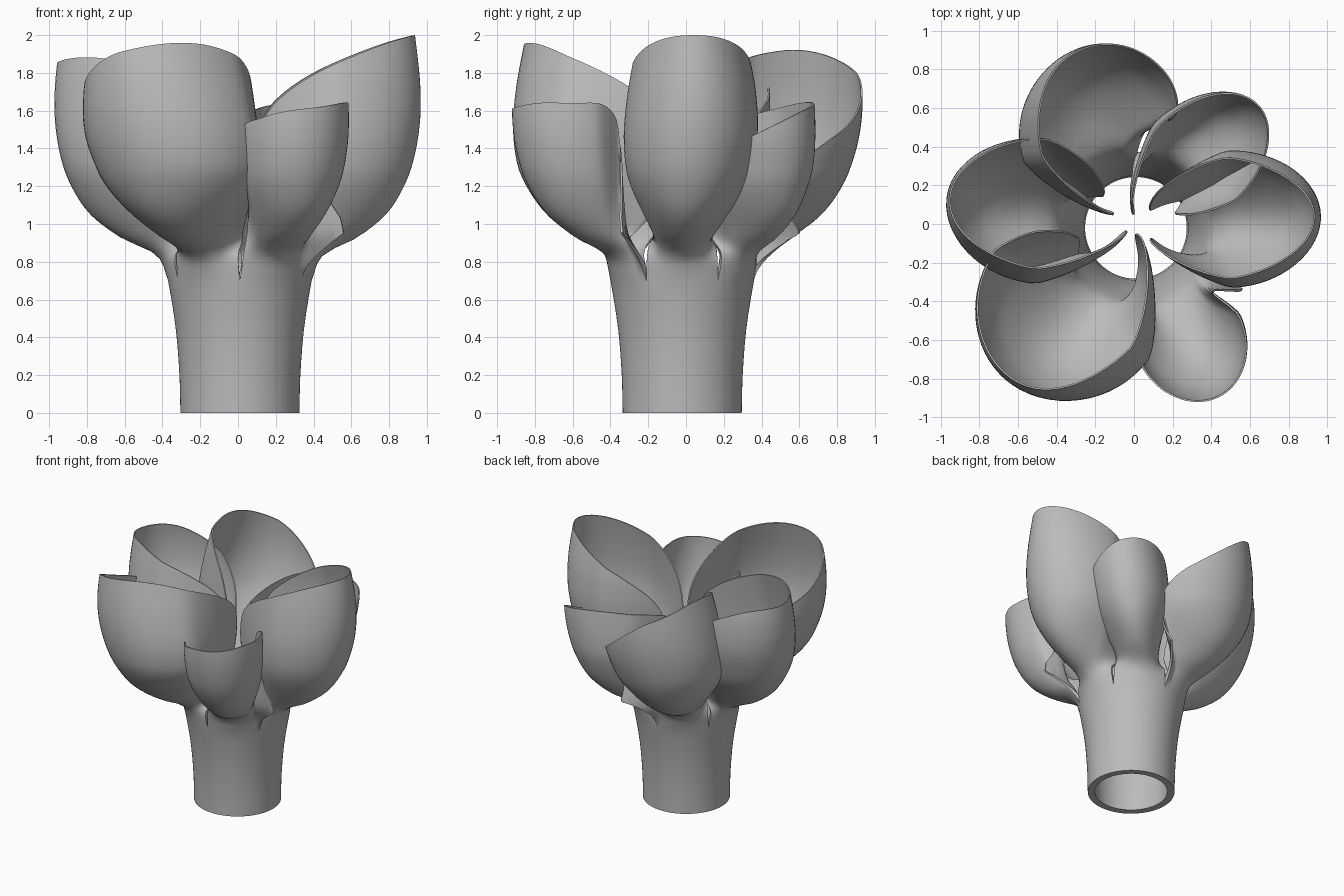
import bpy, bmesh
from math import sin, cos, radians, copysign
from mathutils import Vector

cube = bpy.data.objects.get("Cube")
if cube:
    bpy.data.objects.remove(cube)

SPLIT = 0.7          # height where the tube divides into petals
COLS, LOW, HIGH = 60, 8, 30
AXIS = Vector((0.01, -0.02, 0))


def curve(points, x):
    """Smooth interpolation through (x, y) points."""
    if x <= points[0][0]:
        return points[0][1]
    if x >= points[-1][0]:
        return points[-1][1]
    n = len(points)
    slope = lambda i: ((points[min(i + 1, n - 1)][1] - points[max(i - 1, 0)][1]) /
                       (points[min(i + 1, n - 1)][0] - points[max(i - 1, 0)][0]))
    for i in range(n - 1):
        (x0, y0), (x1, y1) = points[i], points[i + 1]
        if x <= x1:
            h = x1 - x0
            t = (x - x0) / h
            return (y0 * (1 + 2 * t) * (1 - t) ** 2 + slope(i) * h * t * (1 - t) ** 2
                    + y1 * t * t * (3 - 2 * t) + slope(i + 1) * h * t * t * (t - 1))


# Tube radius, and how far each height has swollen from tube to cup
TUBE = [(0, .315), (.2, .32), (.45, .34), (.7, .38), (.9, .42)]
DEPTH = [(.7, 0), (.84, .07), (.93, .38), (1.05, .66), (1.2, .84), (1.35, .94), (1.55, 1), (1.75, 1), (2, .95)]
WIDTH = [(.7, 0), (.86, .03), (.95, .25), (1.1, .6), (1.2, .8), (1.3, .92), (1.48, 1), (1.7, .94), (1.9, .8), (2, .7)]

# Petals: sector angle, cup angle, inner and outer reach, half width,
# wrap on each side, sideways lean, edge flare, rim heights from one edge to the other
RIM_STEPS = (-1, -.8, -.4, 0, .4, .8, 1)
PETALS = [
    (0, 2, .02, .965, .355, 164, 164, .04, 0, (1.25, 1.63, 1.92, 2.0, 1.92, 1.63, 1.25)),
    (60, 46, 0, .89, .3, 140, 174, -.1, 0, (1.1, 1.28, 1.45, 1.6, 1.64, 1.5, 1.3)),
    (120, 110, .04, .95, .445, 115, 168, -.13, -.17, (.97, 1.3, 1.55, 1.8, 1.92, 1.7, 1.25)),
    (180, 175, 0, .975, .37, 145, 174, -.13, 0, (1.1, 1.5, 1.8, 1.85, 1.87, 1.65, 1.3)),
    (240, 235, 0, 1.04, .485, 135, 176, -.13, 0, (1.1, 1.5, 1.73, 1.91, 1.94, 1.65, 1.3)),
    (300, 296, .32, .995, .29, 145, 145, 0, .17, (1.0, 1.42, 1.57, 1.62, 1.64, 1.55, 1.03)),
]


def petal_point(petal, s, z):
    sector, aim, inner, outer, half, wrap_a, wrap_b, lean, flare, rim = petal
    # Narrowing strip of the tube
    t = min(max((z - SPLIT) / .25, 0), 1)
    angle = radians(sector + s * (30 - 5 * t))
    radius = curve(TUBE, z)
    p = Vector((radius * cos(angle), radius * sin(angle), 0)) + AXIS
    if z <= SPLIT:
        return p + Vector((0, 0, z))
    # Open teardrop section of the cup
    th = radians(s * (wrap_b if s > 0 else wrap_a))
    deep = (outer + inner) / 2 + (outer - inner) / 2 * cos(th)
    wide = half * sin(th) * (1 - .4 * max(0, -cos(th))) + lean * max(0, z - 1.3)
    out = Vector((cos(radians(aim)), sin(radians(aim)), 0))
    side = Vector((-out.y, out.x, 0))
    kd, kw = curve(DEPTH, z), curve(WIDTH, z)
    d = p.dot(out) * (1 - kd) + deep * kd
    w = p.dot(side) * (1 - kw) + wide * kw
    # Outward curl along one edge
    curl = t * t * max(0, s * copysign(4, flare) - 3) ** 2
    return out * (d + abs(flare) * curl) + side * (w + flare * curl) + Vector((0, 0, z))


# Tube and petals as one continuous sheet
bm = bmesh.new()
for petal in PETALS:
    rim = list(zip(RIM_STEPS, petal[-1]))
    grid = []
    for c in range(COLS + 1):
        s = 2 * c / COLS - 1
        top = curve(rim, s)
        heights = [SPLIT * r / LOW for r in range(LOW)]
        heights += [SPLIT + (top - SPLIT) * r / HIGH for r in range(HIGH + 1)]
        grid.append([bm.verts.new(petal_point(petal, s, z)) for z in heights])
    for a, b in zip(grid, grid[1:]):
        for r in range(LOW + HIGH):
            bm.faces.new((a[r], b[r], b[r + 1], a[r + 1]))
low_verts = [v for v in bm.verts if v.co.z < SPLIT + .001]
bmesh.ops.remove_doubles(bm, verts=low_verts, dist=.0005)

mesh = bpy.data.meshes.new("tube_with_petals")
bm.to_mesh(mesh)
bm.free()
flower = bpy.data.objects.new("tube_with_petals", mesh)
bpy.context.collection.objects.link(flower)

# Wall thickness, thinning from the tube to the rims
group = flower.vertex_groups.new(name="wall")
for v in mesh.vertices:
    group.add([v.index], curve([(0, 1), (.5, .75), (.9, .3), (1.2, .2), (2, .16)], v.co.z), "REPLACE")
wall = flower.modifiers.new("wall", "SOLIDIFY")
wall.thickness = .052
wall.offset = -1
wall.vertex_group = "wall"

grey = bpy.data.materials.new("plain_grey")
grey.use_nodes = True
colour = (.5, .5, .5, 1)
grey.diffuse_color = colour
grey.node_tree.nodes["Principled BSDF"].inputs["Base Color"].default_value = colour
mesh.materials.append(grey)

bpy.ops.object.select_all(action="DESELECT")
flower.select_set(True)
bpy.context.view_layer.objects.active = flower
bpy.ops.object.modifier_apply(modifier="wall")
bpy.ops.object.shade_smooth_by_angle(angle=radians(40))
